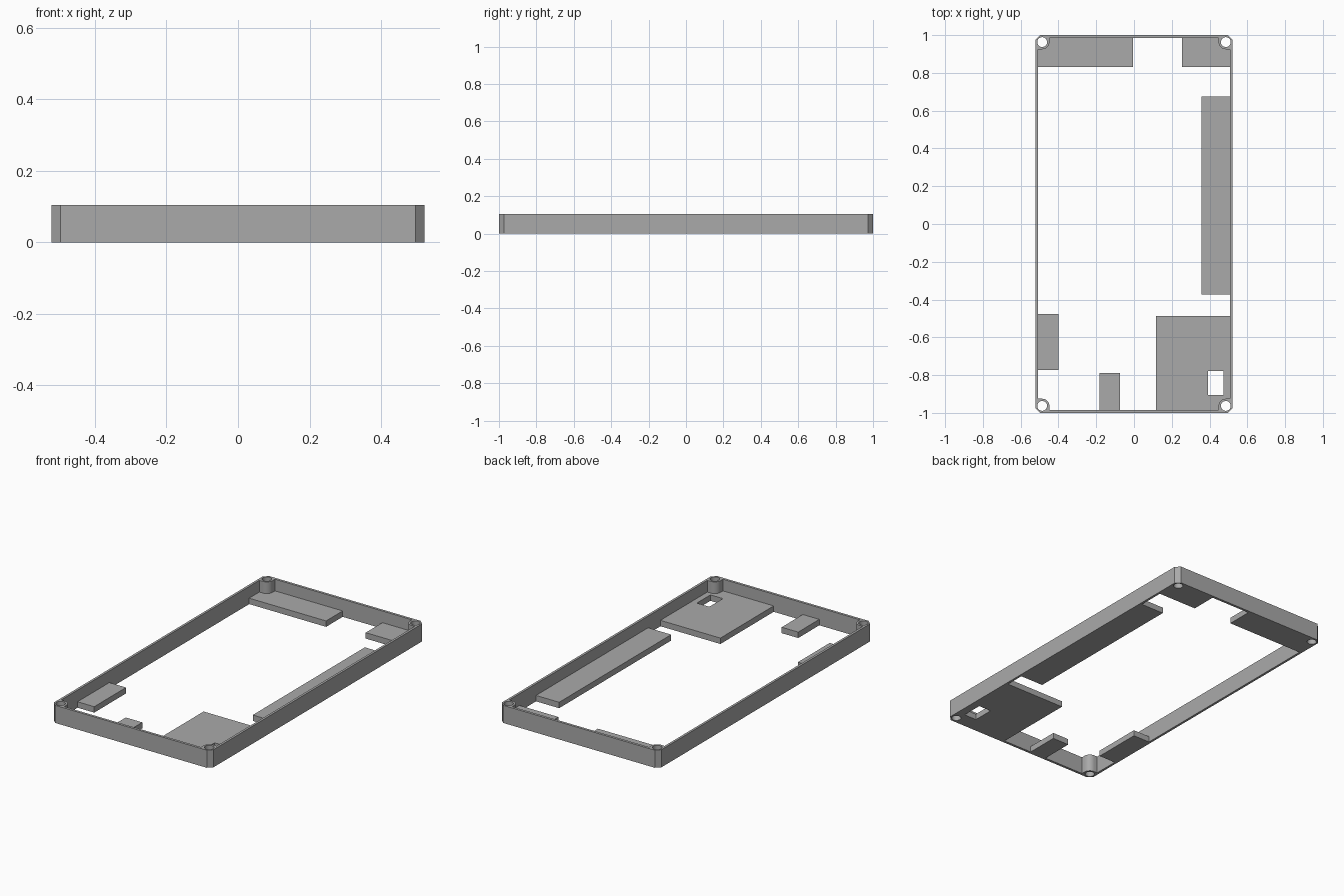
import bpy, bmesh
from math import sin, cos, pi

cube = bpy.data.objects.get("Cube")
if cube:
    bpy.data.objects.remove(cube)

HX, HY, HEIGHT = 0.522, 1.0, 0.104     # outer half sizes and wall height
IX, IY = 0.508, 0.985                  # inner wall faces
CHAMFER = 0.026
BX, BY = 0.486, 0.963                  # screw boss centres
BOSS_R, HOLE_R = 0.038, 0.026
TAB_H = 0.035

grey = bpy.data.materials.new("grey plastic")
grey.use_nodes = True
grey.diffuse_color = (0.4, 0.4, 0.4, 1)
grey.node_tree.nodes["Principled BSDF"].inputs["Base Color"].default_value = (0.4, 0.4, 0.4, 1)


def extruded(name, loops, height):
    """Fill the first loop, leave the other loops open, and raise it."""
    bm = bmesh.new()
    for loop in loops:
        verts = [bm.verts.new((x, y, 0)) for x, y in loop]
        for a, b in zip(verts, verts[1:] + verts[:1]):
            bm.edges.new((a, b))
    bmesh.ops.triangle_fill(bm, edges=bm.edges[:], use_beauty=True, use_dissolve=False)
    result = bmesh.ops.extrude_face_region(bm, geom=bm.faces[:], use_keep_orig=True)
    top = [v for v in result["geom"] if isinstance(v, bmesh.types.BMVert)]
    bmesh.ops.translate(bm, verts=top, vec=(0, 0, height))
    bmesh.ops.recalc_face_normals(bm, faces=bm.faces[:])
    mesh = bpy.data.meshes.new(name)
    bm.to_mesh(mesh)
    bm.free()
    mesh.materials.append(grey)
    obj = bpy.data.objects.new(name, mesh)
    bpy.context.collection.objects.link(obj)
    bpy.ops.object.select_all(action='DESELECT')
    obj.select_set(True)
    bpy.context.view_layer.objects.active = obj
    bpy.ops.object.shade_smooth_by_angle(angle=pi / 6)
    return obj


def boss_edge(sx, sy):
    """Inner outline round a corner boss, from the side wall to the end wall."""
    pts = [(IX, BY - BOSS_R)]
    for i in range(13):
        a = pi / 2 * i / 12
        pts.append((BX - BOSS_R * sin(a), BY - BOSS_R * cos(a)))
    pts.append((BX - BOSS_R, IY))
    return [(sx * x, sy * y) for x, y in pts]


def circle(cx, cy, r, n=32):
    return [(cx + r * cos(2 * pi * i / n), cy + r * sin(2 * pi * i / n)) for i in range(n)]


def rect(x0, x1, y0, y1):
    return [(x0, y0), (x1, y0), (x1, y1), (x0, y1)]


# Frame with chamfered corners and four drilled bosses
outer, inner, holes = [], [], []
for sx, sy in ((1, 1), (-1, 1), (-1, -1), (1, -1)):
    corner = [(sx * HX, sy * (HY - CHAMFER)), (sx * (HX - CHAMFER), sy * HY)]
    edge = boss_edge(sx, sy)
    step = 1 if sx * sy > 0 else -1
    outer += corner[::step]
    inner += edge[::step]
    holes.append(circle(sx * BX, sy * BY, HOLE_R))
extruded("frame", [outer, inner] + holes, HEIGHT)


# Corner tabs wrap round the bosses
def corner_tab(name, sx, sy, x, y, cutouts=()):
    outline = boss_edge(sx, sy) + [(x, sy * IY), (x, y), (sx * IX, y)]
    extruded(name, [outline, *cutouts], TAB_H)


corner_tab("back_right_tab", -1, 1, -0.005, 0.83)
corner_tab("back_left_tab", 1, 1, 0.254, 0.83)
corner_tab("front_left_plate", 1, -1, 0.116, -0.487, [rect(0.392, 0.474, -0.905, -0.778)])

# Straight tabs along the walls
for name, box in (
    ("left_side_strip", (0.357, IX, -0.372, 0.675)),
    ("right_side_tab", (-IX, -0.399, -0.773, -0.476)),
    ("front_tab", (-0.182, -0.074, -IY, -0.788)),
):
    extruded(name, [rect(*box)], TAB_H)
